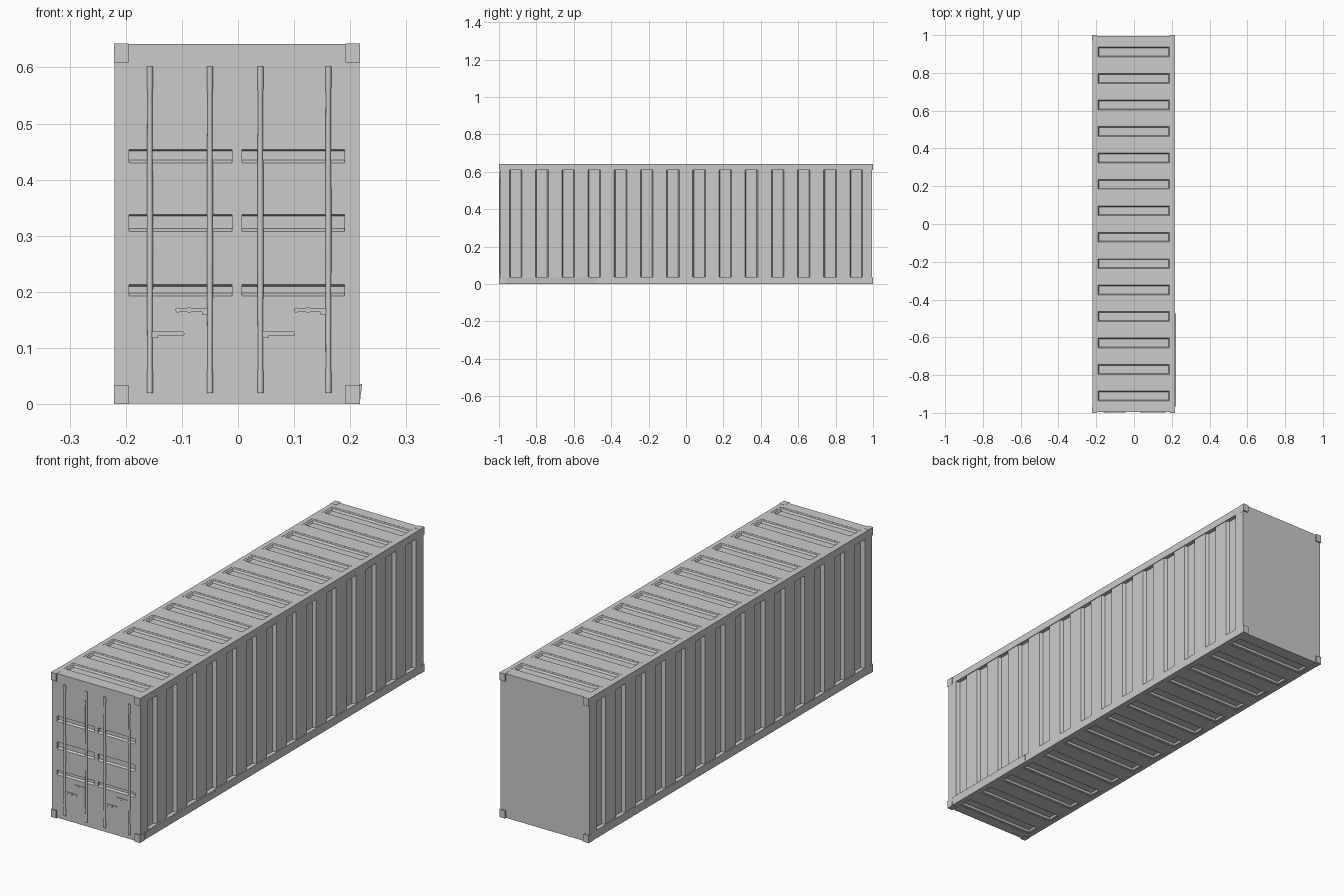
import bpy, bmesh, math
from mathutils import Matrix

if "Cube" in bpy.data.objects:
    bpy.data.objects.remove(bpy.data.objects["Cube"])

CX = -0.0018                  # body is slightly off centre because of the dented rail
HW, HL, Z0, Z1 = 0.2187, 0.994, 0.001, 0.642
PITCH, COUNT = 0.14, 14
CENTRES = [(i - (COUNT - 1) / 2) * PITCH for i in range(COUNT)]


def make(name, bm):
    bmesh.ops.recalc_face_normals(bm, faces=bm.faces)
    me = bpy.data.meshes.new(name)
    bm.to_mesh(me)
    bm.free()
    ob = bpy.data.objects.new(name, me)
    bpy.context.collection.objects.link(ob)
    return ob


def loft(bm, rings):
    """Closed solid through a list of equal-length point rings."""
    vs = [[bm.verts.new(p) for p in r] for r in rings]
    n = len(vs[0])
    for a, b in zip(vs, vs[1:]):
        for i in range(n):
            bm.faces.new((a[i], a[(i + 1) % n], b[(i + 1) % n], b[i]))
    bm.faces.new(vs[0])
    bm.faces.new(vs[-1])


def box(bm, x0, x1, y0, y1, z0, z1):
    loft(bm, [[(x0, y0, z), (x1, y0, z), (x1, y1, z), (x0, y1, z)] for z in (z0, z1)])


# Container body
bm = bmesh.new()
box(bm, CX - HW, CX + HW, -HL, HL, Z0, Z1)
body = make("container_body", bm)

cut = bmesh.new()
# Corrugated side panels
for s in (-1, 1):
    prof = [(0.03, -0.943)]
    for c in CENTRES:
        for dy, d in ((-0.034, -0.003), (-0.028, -0.018), (0.028, -0.018), (0.034, -0.003)):
            prof.append((d, c + dy))
    prof[1] = (-0.003, -0.943)
    prof[-1] = (-0.003, 0.943)
    prof.append((0.03, 0.943))
    loft(cut, [[(CX + s * (HW + d), y, z) for d, y in prof] for z in (0.037, 0.61)])

# Stepped pockets along the roof and floor
for zs, s in ((Z1, 1), (Z0, -1)):
    for c in CENTRES:
        rings = []
        for hx, hy, d in ((0.198, 0.036, 0.02), (0.198, 0.036, -0.001),
                          (0.189, 0.026, -0.0015), (0.184, 0.021, -0.01)):
            rings.append([(CX + i * hx, c + j * hy, zs + s * d)
                          for i, j in ((-1, -1), (1, -1), (1, 1), (-1, 1))])
        loft(cut, rings)

# Horizontal grooves in the two doors
for za, zb in ((0.193, 0.213), (0.308, 0.338), (0.43, 0.454)):
    prof = [(-HL - 0.02, za), (-HL, za), (-HL + 0.009, za + 0.005),
            (-HL + 0.009, zb - 0.003), (-HL, zb), (-HL - 0.02, zb)]
    for xa, xb in ((-0.194, -0.011), (0.007, 0.19)):
        loft(cut, [[(x, y, z) for y, z in prof] for x in (xa, xb)])

cutter = make("groove_cutter", cut)
cutter.hide_render = True
mod = body.modifiers.new("grooves", 'BOOLEAN')
mod.operation, mod.solver, mod.object = 'DIFFERENCE', 'EXACT', cutter
bpy.context.view_layer.objects.active = body
bpy.ops.object.modifier_apply(modifier=mod.name)
bpy.data.objects.remove(cutter)

# Corner castings
bm = bmesh.new()
for sx in (-1, 1):
    for sy in (-1, 1):
        for za, zb in ((0, 0.034), (0.609, 0.643)):
            xs = sorted((CX + sx * 0.193, CX + sx * 0.2196))
            ys = sorted((sy * 0.968, sy * 1.0))
            box(bm, *xs, *ys, za, zb)
make("corner_castings", bm)

# Dented strip on the bottom right rail
bm = bmesh.new()
xr = CX + HW
loft(bm, [[(xr - 0.004, y, 0.002), (xr, y, 0.002), (0.2214, y, 0.036), (xr - 0.002, y, 0.036)]
          for y in (-0.966, -0.475)])
make("dented_rail", bm)

# Lock rods with thicker collars near each end
BARS = (-0.157, -0.05, 0.04, 0.161)
YB = -HL - 0.0005
bm = bmesh.new()
for x in BARS:
    rings = []
    for z, r in ((0.02, 0.0055), (0.055, 0.0055), (0.065, 0.0045), (0.31, 0.0055),
                 (0.555, 0.0045), (0.567, 0.0055), (0.602, 0.0055)):
        rings.append([(x + r * math.cos(a), YB + r * math.sin(a), z)
                      for a in (k * math.tau / 10 for k in range(10))])
    loft(bm, rings)
rods = make("lock_rods", bm)
for p in rods.data.polygons:
    p.use_smooth = len(p.vertices) == 4

# Door handles: lever, pivot bracket and rounded grip
bm = bmesh.new()
for x, s, z in ((-0.05, -1, 0.167), (-0.157, 1, 0.125), (0.04, 1, 0.125), (0.161, -1, 0.167)):
    def part(a, b, za, zb, depth):
        box(bm, *sorted((x + s * a, x + s * b)), -HL - depth, -HL + 0.002, z + za, z + zb)
    part(0, 0.057, -0.003, 0.004, 0.003)
    part(0, 0.014, -0.007, -0.003, 0.003)
    part(0.034, 0.04, -0.004, 0.005, 0.0045)
    bmesh.ops.create_cone(bm, cap_ends=True, segments=10, radius1=0.0045, radius2=0.0045,
                          depth=0.006,
                          matrix=Matrix.Translation((x + s * 0.057, -HL, z + 0.0005))
                          @ Matrix.Rotation(math.pi / 2, 4, 'X'))
make("door_handles", bm)
